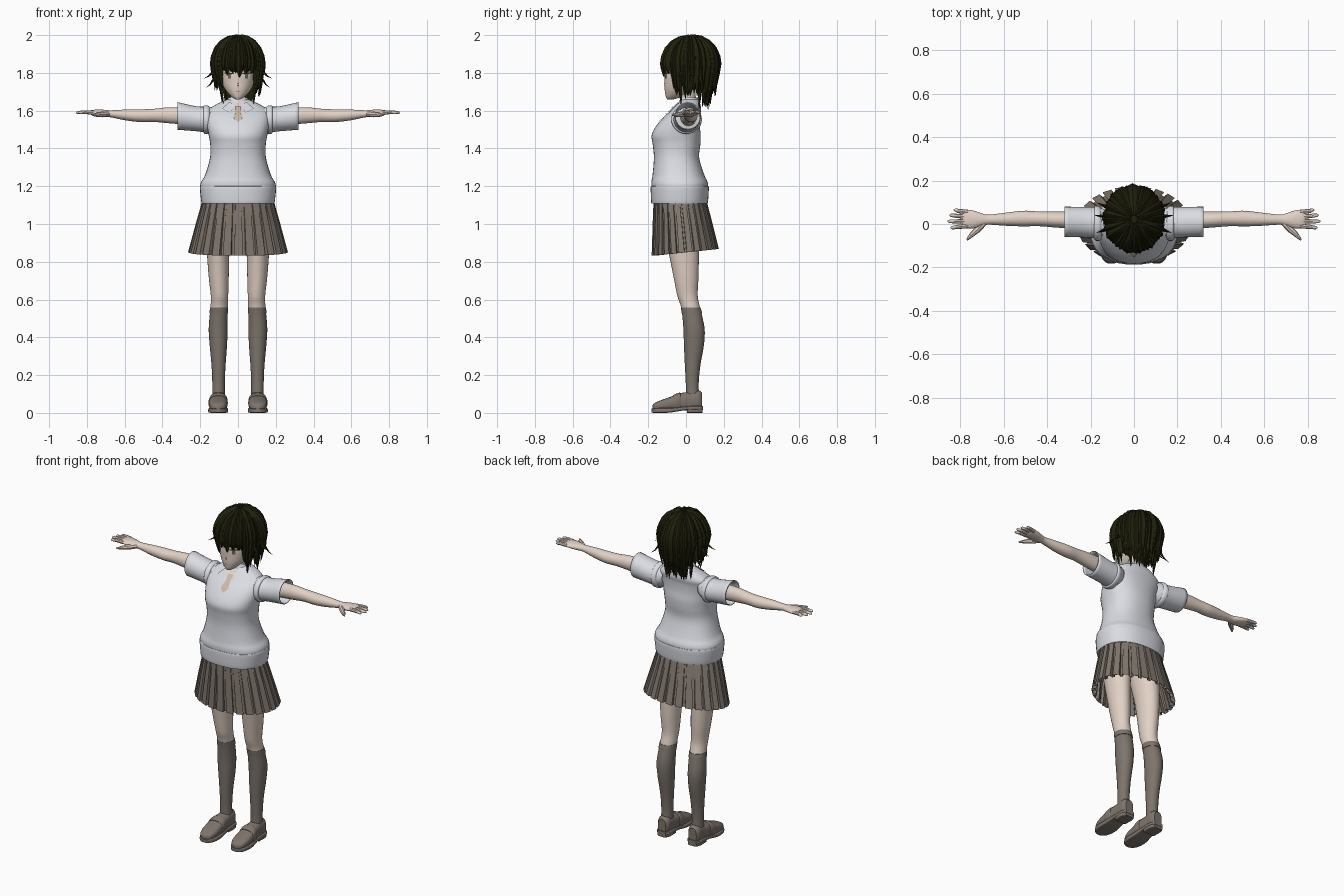
import bpy, bmesh, math, random
from mathutils import Vector

random.seed(4)
cube = bpy.data.objects.get("Cube")
if cube:
    bpy.data.objects.remove(cube)


def material(name, *rgb):
    m = bpy.data.materials.new(name)
    m.use_nodes = True
    m.diffuse_color = (*rgb, 1)
    m.node_tree.nodes["Principled BSDF"].inputs["Base Color"].default_value = (*rgb, 1)
    return m


SKIN = material("skin", .76, .64, .56)
KNIT = material("white knit", .7, .72, .77)
SKIRT = material("taupe skirt", .22, .185, .155)
SOCK = material("grey brown sock", .205, .175, .15)
SHOE = material("brown shoe", .21, .175, .15)
HAIR = material("dark olive hair", .015, .015, .004)
EYE = material("eye white", .8, .76, .7)
IRIS = material("olive iris", .16, .14, .07)
LIP = material("lip", .5, .3, .26)
TIE = material("beige tie", .6, .48, .4)


def finish(name, bm, mats, angle=40, recalc=True):
    if recalc:
        bmesh.ops.recalc_face_normals(bm, faces=bm.faces)
    me = bpy.data.meshes.new(name)
    bm.to_mesh(me)
    bm.free()
    for m in mats if isinstance(mats, list) else [mats]:
        me.materials.append(m)
    ob = bpy.data.objects.new(name, me)
    bpy.context.collection.objects.link(ob)
    if angle:
        bpy.ops.object.select_all(action="DESELECT")
        ob.select_set(True)
        bpy.context.view_layer.objects.active = ob
        bpy.ops.object.shade_smooth_by_angle(angle=math.radians(angle))
    return ob


def bridge(bm, rings, caps=True):
    """Join rings of points into a tube of quads."""
    loops = [[bm.verts.new(p) for p in r] for r in rings]
    n = len(loops[0])
    for a, b in zip(loops, loops[1:]):
        for k in range(n):
            bm.faces.new((a[k], a[(k + 1) % n], b[(k + 1) % n], b[k]))
    if caps:
        bm.faces.new(loops[0])
        bm.faces.new(loops[-1])


def refine(rows, steps=4):
    """Smoothly interpolate rows of numbers."""
    out = []
    for i in range(len(rows) - 1):
        a, b, c, d = (rows[max(i - 1, 0)], rows[i], rows[i + 1], rows[min(i + 2, len(rows) - 1)])
        for s in range(steps):
            t = s / steps
            out.append([q + .5 * t * (r - p + t * (2 * p - 5 * q + 4 * r - s_ + t * (3 * (q - r) + s_ - p)))
                        for p, q, r, s_ in zip(a, b, c, d)])
    return out + [list(rows[-1])]


def loft(name, axis, rows, mats, side=1, e=2.0, n=28, caps=True, steps=4, angle=40):
    """Rows: position on the axis, two centres, two radii."""
    rings = []
    for p, c1, c2, r1, r2 in refine(rows, steps):
        ring = []
        for k in range(n):
            c, s = math.cos(2 * math.pi * k / n), math.sin(2 * math.pi * k / n)
            u = c1 + r1 * math.copysign(abs(c) ** (2 / e), c)
            v = c2 + r2 * math.copysign(abs(s) ** (2 / e), s)
            x, y, z = {"x": (p, u, v), "y": (u, p, v), "z": (u, v, p)}[axis]
            ring.append((side * x, y, z))
        rings.append(ring)
    bm = bmesh.new()
    bridge(bm, rings, caps)
    return finish(name, bm, mats, angle)


def patch(name, corners, rows, lift, mat, e=2.0, n=8):
    """Thin plate over four x-z corners, laid on the front of a loft."""
    fine = refine(rows)

    def on_front(x, z):
        for a, b in zip(fine, fine[1:]):
            if a[0] <= z <= b[0]:
                t = (z - a[0]) / (b[0] - a[0])
                _, _, cy, rx, ry = [p + t * (q - p) for p, q in zip(a, b)]
                return cy - ry * max(0, 1 - abs(x / rx) ** e) ** (1 / e) - lift
        return -lift

    bm = bmesh.new()
    A, B, C, D = [Vector(c) for c in corners]
    grid = []
    for i in range(n + 1):
        l, r = A.lerp(D, i / n), B.lerp(C, i / n)
        pts = [l.lerp(r, j / n) for j in range(n + 1)]
        grid.append([bm.verts.new((p.x, on_front(*p), p.y)) for p in pts])
    for a, b in zip(grid, grid[1:]):
        for j in range(n):
            bm.faces.new((a[j], a[j + 1], b[j + 1], b[j]))
    bmesh.ops.remove_doubles(bm, verts=bm.verts, dist=.0002)
    for f in bm.faces:
        f.normal_update()
        if f.normal.y > 0:
            f.normal_flip()
    return finish(name, bm, mat, recalc=False)


def tube(bm, path, radii, n=8):
    path = [Vector(p) for p in path]
    rings = []
    for i, p in enumerate(path):
        d = (path[min(i + 1, len(path) - 1)] - path[max(i - 1, 0)]).normalized()
        u = d.cross(Vector((0, 0, 1))).normalized()
        v = u.cross(d)
        rings.append([p + radii[i] * (u * math.cos(2 * math.pi * k / n) + v * math.sin(2 * math.pi * k / n))
                      for k in range(n)])
    bridge(bm, rings)


# Torso: knitted vest with ribbed hem
vest = [(1.12, 0, -.035, .184, .14), (1.14, 0, -.034, .192, .147), (1.2, 0, -.033, .2, .15),
        (1.225, 0, -.035, .194, .148), (1.26, 0, -.04, .174, .137), (1.35, 0, -.05, .148, .12),
        (1.42, 0, -.05, .147, .126), (1.47, 0, -.052, .155, .13), (1.52, 0, -.042, .164, .115),
        (1.57, 0, -.02, .17, .094), (1.6, 0, 0, .163, .08), (1.625, 0, .012, .13, .066),
        (1.645, 0, .018, .09, .054), (1.66, 0, .02, .055, .042)]
loft("vest", "z", vest, KNIT, e=2.3, n=40)
loft("hem_band", "z", [(1.11, 0, -.034, .187, .143), (1.115, 0, -.034, .194, .15),
                       (1.19, 0, -.033, .202, .154), (1.2, 0, -.033, .198, .15)], KNIT, e=2.3, n=40)
patch("neck_opening", [(-.04, 1.64), (.04, 1.64), (0, 1.55), (0, 1.55)], vest, .003, SKIN, 2.3)
patch("tie_blade", [(-.012, 1.6), (.012, 1.6), (.024, 1.56), (-.024, 1.56)], vest, .008, TIE, 2.3)
patch("tie_tip", [(-.024, 1.56), (.024, 1.56), (0, 1.54), (0, 1.54)], vest, .008, TIE, 2.3)
patch("tie_knot", [(-.018, 1.622), (.018, 1.622), (.011, 1.598), (-.011, 1.598)], vest, .012, TIE, 2.3)
for s, tag in ((1, "left"), (-1, "right")):
    patch(tag + "_collar_flap", [(s * .012, 1.628), (s * .045, 1.647), (s * .085, 1.61), (s * .04, 1.59)],
          vest, .009, KNIT, 2.3)
    patch(tag + "_neckline_rib", [(s * .05, 1.635), (s * .06, 1.63), (s * .002, 1.53), (0, 1.543)],
          vest, .006, KNIT, 2.3)
loft("collar", "z", [(1.63, 0, .015, .062, .056), (1.655, 0, .016, .056, .05), (1.67, 0, .018, .05, .046)], KNIT)
loft("neck", "z", [(1.6, 0, .015, .045, .045), (1.66, 0, .012, .04, .04), (1.75, 0, .01, .042, .042)], SKIN)

# Pleated skirt
bm = bmesh.new()
rings = []
for z, cy, rx, ry, depth in ((1.15, -.034, .18, .136, .01), (1.0, -.018, .222, .158, .05), (.85, -.004, .262, .177, .09)):
    ring = []
    for i in range(26):
        for part, r in ((0, 1), (.7, 1.01), (.72, 1 - depth), (.98, 1 - depth)):
            a = 2 * math.pi * (i + part + .2) / 26
            drop = .018 * math.sin(a) if z < .9 else 0
            ring.append((rx * r * math.cos(a), cy + ry * r * math.sin(a), z + drop))
    rings.append(ring)
bridge(bm, rings, False)
skirt = finish("pleated_skirt", bm, SKIRT, 0)
skirt.modifiers.new("cloth", "SOLIDIFY").thickness = .003

for s, tag in ((1, "left_"), (-1, "right_")):
    # Sleeve, armhole rib and arm
    sleeve = loft(tag + "sleeve", "x", [(.12, .0, 1.56, .06, .055), (.16, .004, 1.553, .072, .068),
                  (.22, .008, 1.557, .07, .066), (.32, .01, 1.572, .07, .073)], KNIT, s, caps=False)
    sleeve.modifiers.new("cloth", "SOLIDIFY").thickness = .005
    loft(tag + "armhole_rib", "x", [(.15, .0, 1.55, .07, .07), (.16, .002, 1.552, .079, .075),
         (.178, .004, 1.553, .08, .075), (.184, .005, 1.553, .07, .066)], KNIT, s)
    loft(tag + "arm", "x", [(.15, .012, 1.565, .045, .048), (.35, .02, 1.575, .037, .043),
         (.44, .024, 1.575, .034, .035), (.51, .025, 1.573, .036, .034), (.59, .022, 1.577, .03, .029),
         (.67, .02, 1.583, .023, .019), (.7, .02, 1.585, .029, .019), (.74, .021, 1.588, .041, .018),
         (.775, .024, 1.59, .042, .013), (.79, .025, 1.59, .034, .007)], SKIN, s)
    bm = bmesh.new()
    for y, tip, spread in ((.055, .83, .01), (.034, .85, .006), (.012, .858, 0), (-.009, .845, -.008)):
        tube(bm, [(s * .765, y, 1.59), (s * .81, y + spread / 2, 1.592),
                  (s * (tip - .008), y + spread, 1.59), (s * tip, y + spread, 1.589)], (.011, .01, .008, .003))
    tube(bm, [(s * .69, .008, 1.583), (s * .72, -.025, 1.58), (s * .75, -.052, 1.578),
              (s * .77, -.074, 1.577)], (.016, .015, .011, .004))
    finish(tag + "fingers", bm, SKIN)

    # Leg with knee sock
    leg = loft(tag + "leg", "z", [(.07, .103, .035, .034, .037), (.15, .103, .033, .033, .034),
               (.25, .103, .035, .037, .041), (.36, .104, .042, .046, .053), (.45, .105, .042, .05, .056),
               (.555, .1, .025, .046, .05), (.62, .098, .008, .046, .054), (.72, .102, 0, .053, .066),
               (.85, .105, -.012, .06, .08), (1.0, .1, -.03, .075, .095)], [SOCK, SKIN], s)
    for f in leg.data.polygons:
        f.material_index = int(f.center.z > .555)
    loft(tag + "sock_cuff", "z", [(.525, .1015, .032, .0495, .054), (.54, .101, .029, .049, .0535),
         (.557, .1, .025, .048, .052)], SOCK, s)

    # Loafer with sole, heel and strap
    loft(tag + "loafer", "y", [(-.178, .105, .028, .012, .012), (-.165, .105, .033, .034, .02),
         (-.13, .105, .04, .047, .028), (-.08, .105, .049, .049, .037), (-.03, .104, .058, .044, .046),
         (.02, .103, .062, .04, .05), (.065, .103, .067, .038, .052), (.085, .103, .062, .026, .044)],
         SHOE, s, 2.6)
    loft(tag + "sole", "y", [(-.182, .105, .012, .016, .01), (-.165, .105, .012, .038, .012),
         (-.13, .105, .013, .051, .013), (-.08, .105, .014, .052, .012), (-.02, .104, .022, .045, .01),
         (.03, .103, .026, .043, .01), (.07, .103, .026, .041, .01), (.09, .103, .026, .028, .01)], SHOE, s, 6)
    loft(tag + "heel", "y", [(.005, .103, .015, .04, .015), (.06, .103, .015, .041, .015),
         (.088, .103, .015, .028, .015)], SHOE, s, 6)
    loft(tag + "strap", "y", [(-.07, .105, .052, .049, .04), (-.06, .105, .054, .051, .044),
         (-.035, .104, .058, .048, .049), (-.028, .104, .058, .044, .045)], SHOE, s, 2.6)

# Head and face
head = [(1.66, 0, -.082, .012, .018), (1.675, 0, -.065, .036, .042), (1.71, 0, -.04, .067, .073),
        (1.75, 0, -.022, .085, .092), (1.8, 0, -.005, .096, .11), (1.87, 0, .012, .108, .125),
        (1.93, 0, .02, .095, .11), (1.97, 0, .025, .05, .06)]
loft("head", "z", head, SKIN, n=36)
bm = bmesh.new()
tube(bm, [(0, -.108, 1.755), (0, -.119, 1.737), (0, -.108, 1.73)], (.003, .006, .004))
finish("nose", bm, SKIN)
patch("mouth", [(-.014, 1.704), (.014, 1.704), (.009, 1.7), (-.009, 1.7)], head, .002, LIP)
for s, tag in ((1, "left_"), (-1, "right_")):
    patch(tag + "eye", [(s * .024, 1.797), (s * .066, 1.8), (s * .06, 1.772), (s * .03, 1.77)], head, .002, EYE)
    patch(tag + "iris", [(s * .035, 1.798), (s * .055, 1.799), (s * .052, 1.771), (s * .037, 1.77)], head, .004, IRIS)
    patch(tag + "lash", [(s * .021, 1.799), (s * .07, 1.803), (s * .072, 1.796), (s * .024, 1.794)], head, .006, HAIR)
    bm = bmesh.new()
    bmesh.ops.create_uvsphere(bm, u_segments=12, v_segments=8, radius=.02)
    for v in bm.verts:
        v.co = (s * .096 + v.co.x * .5, .01 + v.co.y, 1.77 + v.co.z * 1.4)
    finish(tag + "ear", bm, SKIN)

# Hair: a cap covered with pointed locks
CENTRE, SIZE = Vector((0, .022, 1.845)), Vector((.132, .147, .15))
bm = bmesh.new()
bmesh.ops.create_uvsphere(bm, u_segments=40, v_segments=24, radius=1)
for v in bm.verts:
    v.co = CENTRE + v.co * SIZE * .96
bmesh.ops.delete(bm, geom=[f for f in bm.faces if f.calc_center_median().z < (
    1.83 if f.calc_center_median().y < -.025 else 1.715)], context="FACES")
finish("hair_cap", bm, HAIR)


def lock(bm, deg, end, width, pull=.9, flare=0, size=1.0):
    """Lock from crown to tip; deg 0 is the front, 180 the back."""
    a = math.radians(deg)
    out = Vector((math.sin(a), -math.cos(a), 0))
    path = []
    for t in (.12, .4, .7, 1.0, 1.3, 1.55):
        r = out * math.sin(t) + Vector((0, 0, math.cos(t)))
        path.append(CENTRE + r * SIZE * size)
    for t in (.3, .6, .85, 1):
        k = size * (1 + (pull - 1) * t) + flare * max(0, t - .5) ** 2 * 4
        p = CENTRE + out * SIZE * k
        p.z += (end - CENTRE.z) * t
        path.append(p)
    rings = []
    for i, (p, w) in enumerate(zip(path, (.25, .6, .85, 1, 1, 1, .95, .75, .4, .03))):
        d = path[min(i + 1, 9)] - path[max(i - 1, 0)]
        n = Vector(((p - CENTRE).x, (p - CENTRE).y, max(0, p.z - CENTRE.z)))
        u = d.cross(n).normalized()
        v = u.cross(d).normalized()
        rings.append([p + u * w * width, p + v * w * .012, p - u * w * width, p - v * w * .006])
    bridge(bm, rings)


bm = bmesh.new()
rnd = random.uniform
for deg in range(-44, 45, 8):                      # fringe
    lock(bm, deg + rnd(-2, 2), rnd(1.772, 1.815), rnd(.014, .019), .92, rnd(-.02, .02), rnd(.98, 1.03))
for s in (1, -1):
    for deg in range(50, 135, 7):                  # sides
        lock(bm, s * (deg + rnd(-2, 2)), rnd(1.665, 1.73), rnd(.018, .024), rnd(.78, .9), rnd(-.05, .08), rnd(.98, 1.05))
    for deg, end in ((72, 1.775), (95, 1.77), (112, 1.72)):   # flicks
        lock(bm, s * deg, end, .014, .98, .38, 1.02)
    for deg, end in ((62, 1.63), (75, 1.66), (118, 1.61)):    # long side wisps
        lock(bm, s * deg, end, .016, .62, rnd(.0, .1), .98)
for deg in range(130, 231, 8):                     # back and nape
    lock(bm, deg + rnd(-3, 3), rnd(1.67, 1.71), rnd(.02, .026), .85, rnd(-.05, .06), rnd(1, 1.06))
    lock(bm, deg, rnd(1.6, 1.64), rnd(.018, .024), rnd(.6, .75), rnd(.0, .12), .95)
finish("hair_locks", bm, HAIR, 30)
